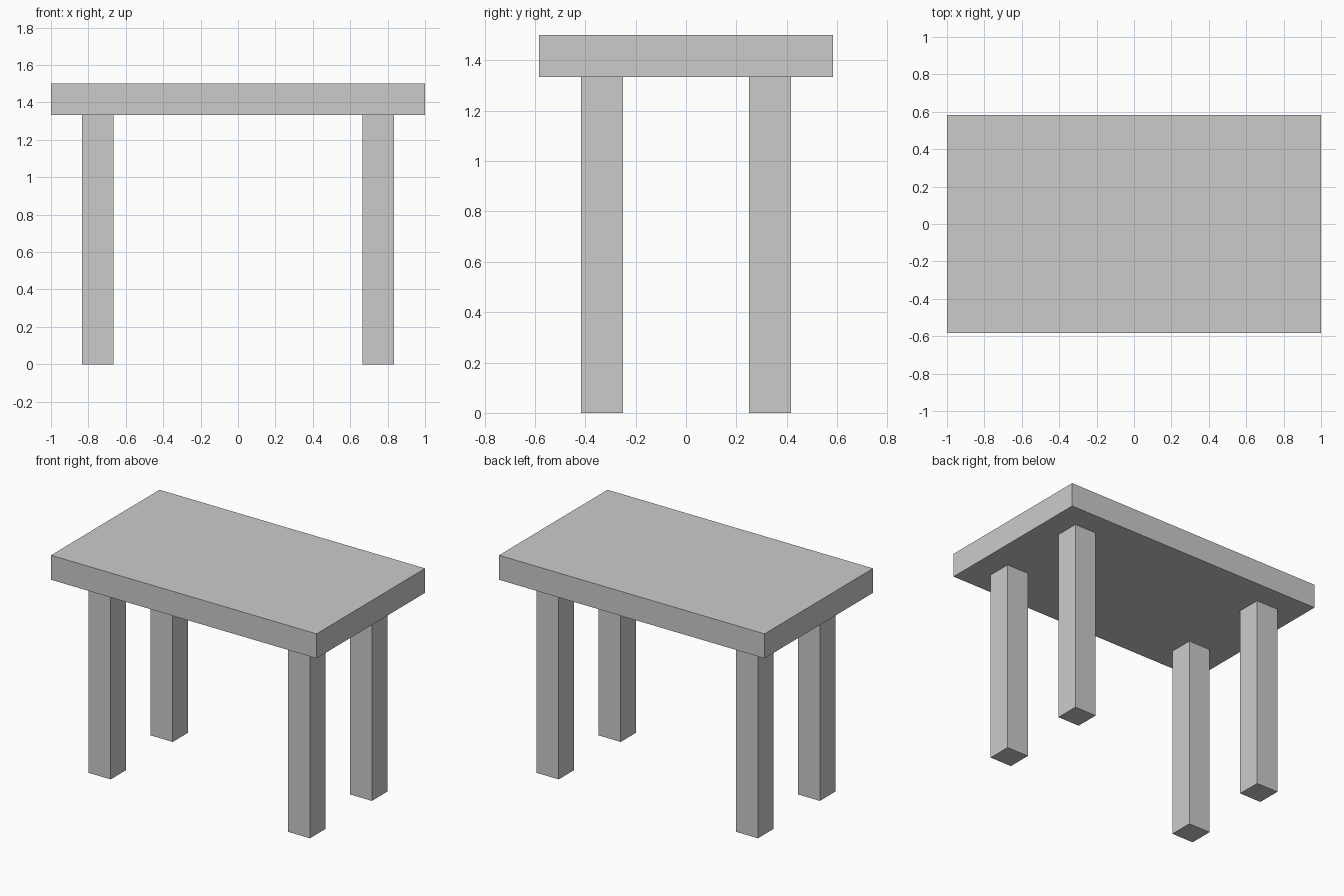
import bpy

if "Cube" in bpy.data.objects:
    bpy.data.objects.remove(bpy.data.objects["Cube"])

U = 1 / 6  # plank thickness and leg width


def box(name, center, size):
    bpy.ops.mesh.primitive_cube_add(size=1, location=center)
    obj = bpy.context.object
    obj.name = name
    obj.scale = size
    bpy.ops.object.transform_apply(location=False, rotation=False, scale=True)
    return obj


# Table top
box("table_top", (0, 0, 8.5 * U), (2, 7 * U, U))

# Four square legs, inset from the edges
for y_name, sy in (("front", -1), ("back", 1)):
    for x_name, sx in (("left", -1), ("right", 1)):
        box(f"{y_name}_{x_name}_leg", (sx * 4.5 * U, sy * 2 * U, 4 * U), (U, U, 8 * U))
